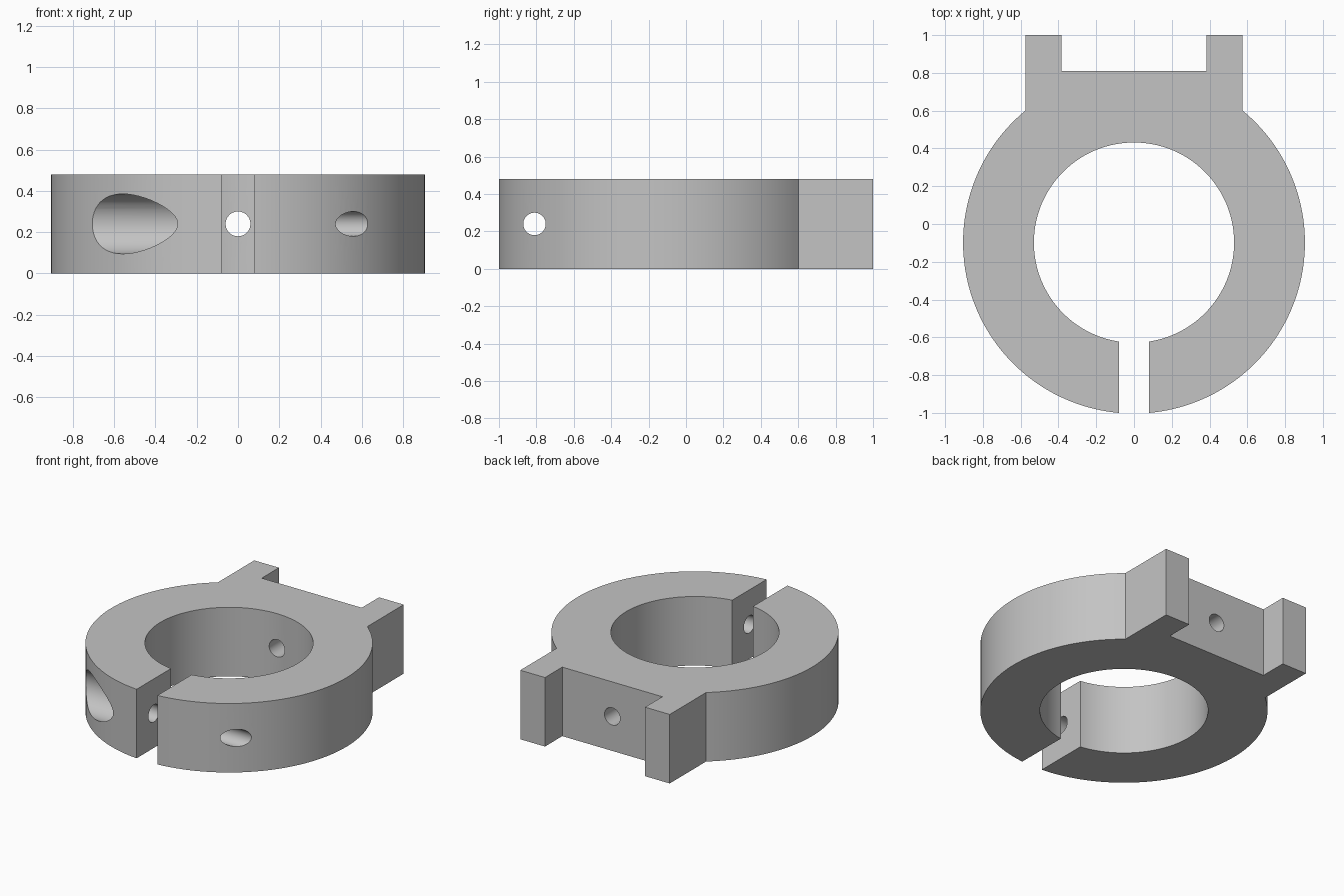
import bpy
import bmesh
from math import asin, acos, cos, sin, pi, radians
from mathutils import Matrix, Vector

if "Cube" in bpy.data.objects:
    bpy.data.objects.remove(bpy.data.objects["Cube"])

HEIGHT = 0.48
CENTRE_Y = -0.0985
R_OUT, R_IN = 0.905, 0.53
GAP = 0.08           # half width of the clamping slit
LUG_OUT, LUG_IN = 0.575, 0.385
SEAT_Y = 0.81        # floor of the recess between the lugs
BOLT_Y = -0.81
HOLE_R, BORE_R = 0.06, 0.145
MID_Z = HEIGHT / 2

grey = bpy.data.materials.new("plain grey")
grey.use_nodes = True
grey.diffuse_color = (0.55, 0.55, 0.55, 1)
grey.node_tree.nodes["Principled BSDF"].inputs["Base Color"].default_value = grey.diffuse_color


def make_object(name, bm):
    bmesh.ops.recalc_face_normals(bm, faces=bm.faces)
    mesh = bpy.data.meshes.new(name)
    bm.to_mesh(mesh)
    bm.free()
    mesh.materials.append(grey)
    obj = bpy.data.objects.new(name, mesh)
    bpy.context.collection.objects.link(obj)
    return obj


def arc(radius, start, end, steps):
    angles = [start + (end - start) * i / steps for i in range(steps + 1)]
    return [(radius * cos(a), CENTRE_Y + radius * sin(a)) for a in angles]


def cylinder(name, radius, start, end):
    """Cylinder running between two points."""
    start, end = Vector(start), Vector(end)
    axis = end - start
    turn = axis.to_track_quat('Z', 'Y').to_matrix().to_4x4()
    bm = bmesh.new()
    bmesh.ops.create_cone(bm, cap_ends=True, segments=48, radius1=radius, radius2=radius,
                          depth=axis.length,
                          matrix=Matrix.Translation((start + end) / 2) @ turn)
    obj = make_object(name, bm)
    obj.hide_render = True
    return obj


# Right half of the outline, from the slit round to the recess
outer = arc(R_OUT, -pi / 2 + asin(GAP / R_OUT), acos(LUG_OUT / R_OUT), 64)
lug = [(LUG_OUT, 1), (LUG_IN, 1), (LUG_IN, SEAT_Y)]
half = outer + lug
mirrored = [(-x, y) for x, y in reversed(half)]

# Bore edge, running back to the slit
slit = asin(GAP / R_IN)
inner = arc(R_IN, 1.5 * pi - slit, -pi / 2 + slit, 128)

# Clamp body
bm = bmesh.new()
face = bm.faces.new([bm.verts.new((x, y, 0)) for x, y in half + mirrored + inner])
top = bmesh.ops.extrude_face_region(bm, geom=[face])
bmesh.ops.translate(bm, vec=(0, 0, HEIGHT),
                    verts=[v for v in top["geom"] if isinstance(v, bmesh.types.BMVert)])
clamp = make_object("clamp_body", bm)

# Bolt hole across the slit, its counterbore, and the mounting hole in the recess
cutters = [
    cylinder("bolt_hole", HOLE_R, (-1.2, BOLT_Y, MID_Z), (1.2, BOLT_Y, MID_Z)),
    cylinder("bolt_counterbore", BORE_R, (-1.2, BOLT_Y, MID_Z), (-0.27, BOLT_Y, MID_Z)),
    cylinder("mounting_hole", HOLE_R, (0, 0.2, MID_Z), (0, 1.2, MID_Z)),
]

bpy.ops.object.select_all(action='DESELECT')
clamp.select_set(True)
bpy.context.view_layer.objects.active = clamp
for cutter in cutters:
    mod = clamp.modifiers.new(cutter.name, 'BOOLEAN')
    mod.operation = 'DIFFERENCE'
    mod.solver = 'EXACT'
    mod.object = cutter
    bpy.ops.object.modifier_apply(modifier=mod.name)
    bpy.data.objects.remove(cutter)

bpy.ops.object.shade_smooth_by_angle(angle=radians(25))
